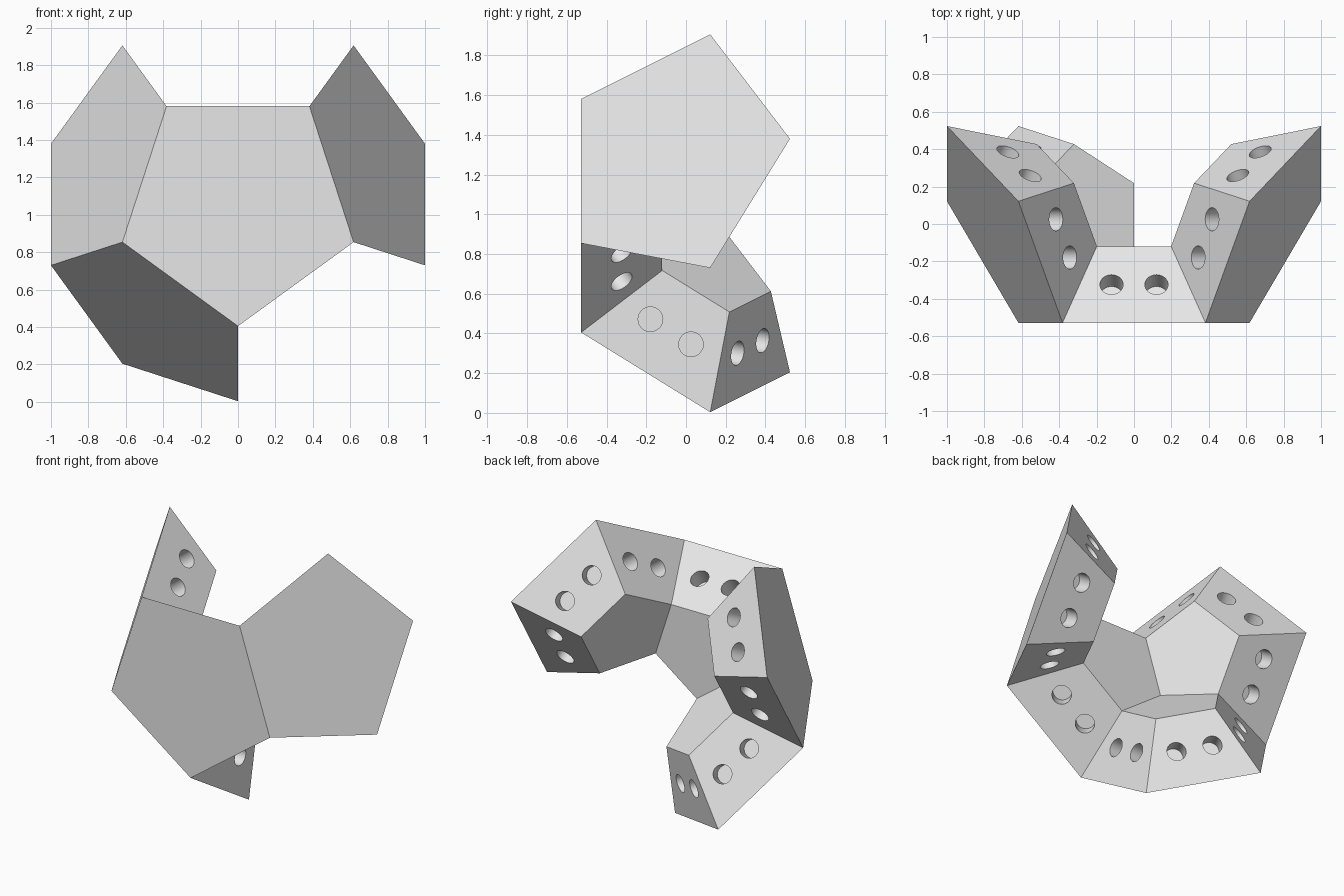
import bpy, bmesh
from math import sin, cos, radians, atan, sqrt, pi
from mathutils import Matrix, Vector

EDGE = 0.764
APOTHEM = EDGE / (2 * sin(pi / 5)) * cos(pi / 5)
CORNER = EDGE / (2 * sin(pi / 5))
HEIGHT = EDGE * 1.1135          # dodecahedron centre to face
INNER = 0.52                    # inner pentagon relative to the outer one
HOLE_RADIUS, HOLE_DEPTH, HOLE_OFFSET = 0.062, 0.12, 0.12
SIDES = [90 + 72 * k for k in range(5)]

cube = bpy.data.objects.get("Cube")
if cube:
    bpy.data.objects.remove(cube, do_unlink=True)

grey = bpy.data.materials.new("light_grey")
grey.use_nodes = True
colour = (0.8, 0.8, 0.8, 1)
grey.diffuse_color = colour
for node in grey.node_tree.nodes:
    if node.type == 'BSDF_PRINCIPLED':
        node.inputs["Base Color"].default_value = colour


def add_object(name, data):
    obj = bpy.data.objects.new(name, data)
    bpy.context.scene.collection.objects.link(obj)
    return obj


def mesh_from(bm, name):
    bmesh.ops.recalc_face_normals(bm, faces=bm.faces)
    mesh = bpy.data.meshes.new(name)
    bm.to_mesh(mesh)
    bm.free()
    return mesh


# Pentagonal block tapering towards the centre of the ball
bm = bmesh.new()
rings = []
for scale in (INNER, 1):
    rings.append([bm.verts.new(scale * Vector((CORNER * cos(radians(a + 36)),
                                               CORNER * sin(radians(a + 36)), HEIGHT)))
                  for a in SIDES])
for ring in rings:
    bm.faces.new(ring)
for k in range(5):
    n = (k + 1) % 5
    bm.faces.new((rings[0][k], rings[0][n], rings[1][n], rings[1][k]))
block_mesh = mesh_from(bm, "pentagon_block")
block_mesh.materials.append(grey)
block = add_object("front_block", block_mesh)

# Two round blind holes in every slanted side
bm = bmesh.new()
for a in SIDES:
    t = radians(a)
    out = Vector((cos(t), sin(t), 0))
    along = Vector((-sin(t), cos(t), 0))
    normal = (out * HEIGHT - Vector((0, 0, APOTHEM))).normalized()
    middle = (out * APOTHEM + Vector((0, 0, HEIGHT))) * (1 + INNER) / 2
    turn = normal.to_track_quat('Z', 'Y').to_matrix().to_4x4()
    for side in (-1, 1):
        place = Matrix.Translation(middle + along * side * HOLE_OFFSET) @ turn
        bmesh.ops.create_cone(bm, cap_ends=True, segments=32, radius1=HOLE_RADIUS,
                              radius2=HOLE_RADIUS, depth=2 * HOLE_DEPTH, matrix=place)
cutter_mesh = mesh_from(bm, "hole_cutter")
cutter_mesh.materials.append(grey)
cutter = add_object("hole_cutter", cutter_mesh)
cutter.hide_render = True

cut = block.modifiers.new("holes", 'BOOLEAN')
cut.operation = 'DIFFERENCE'
cut.solver = 'EXACT'
cut.object = cutter
bpy.context.view_layer.update()
graph = bpy.context.evaluated_depsgraph_get()
drilled = bpy.data.meshes.new_from_object(block.evaluated_get(graph))
block.modifiers.clear()
block.data = drilled
bpy.data.objects.remove(cutter, do_unlink=True)

# Smooth hole walls, sharp edges everywhere else
bpy.ops.object.select_all(action='DESELECT')
block.select_set(True)
bpy.context.view_layer.objects.active = block
bpy.ops.object.shade_smooth_by_angle(angle=radians(30))

# Front block stands upright; its neighbours tilt around the ball centre
base = Matrix.Translation((0, HEIGHT - 0.528, 1.055)) @ Matrix.Rotation(pi / 2, 4, 'X')
block.matrix_world = base
half_turn = Matrix.Rotation(pi, 4, 'Z')
for name, a in (("left_block", 18), ("right_block", 162), ("lower_right_block", 234)):
    axis = Vector((-sin(radians(a)), cos(radians(a)), 0))
    neighbour = add_object(name, block.data)
    neighbour.matrix_world = base @ Matrix.Rotation(atan(2), 4, axis) @ half_turn
